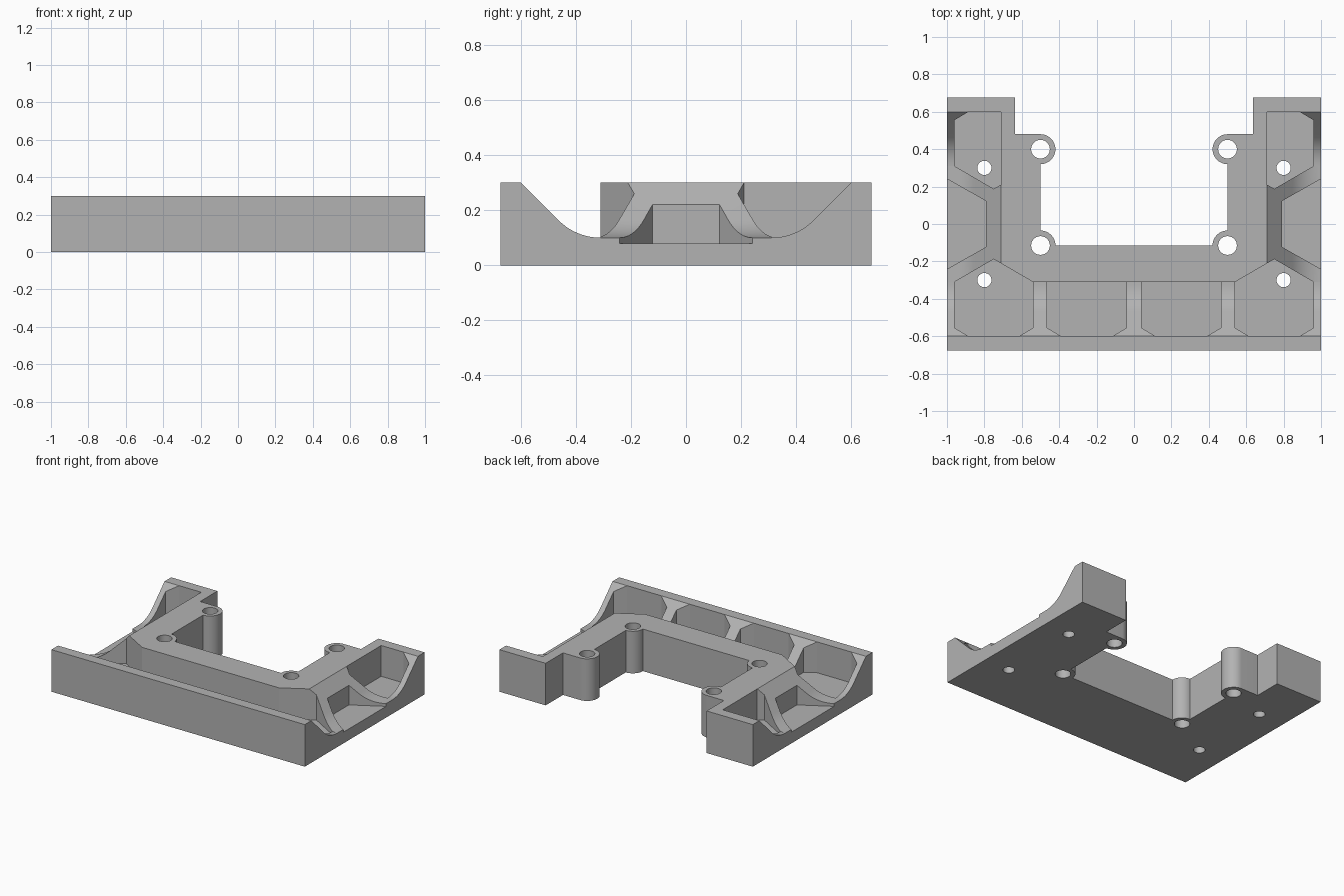
import bpy, bmesh
from math import sin, cos, pi, radians

cube = bpy.data.objects.get("Cube")
if cube:
    bpy.data.objects.remove(cube, do_unlink=True)

TOP, FLOOR, LIP = 0.3, 0.08, 0.1

grey = bpy.data.materials.new("plain grey")
grey.use_nodes = True
grey.diffuse_color = (0.45, 0.45, 0.45, 1)
grey.node_tree.nodes["Principled BSDF"].inputs["Base Color"].default_value = grey.diffuse_color


def prism(name, base, offset):
    """Solid made by sweeping a flat polygon along an offset."""
    bm = bmesh.new()
    face = bm.faces.new([bm.verts.new(p) for p in base])
    swept = bmesh.ops.extrude_face_region(bm, geom=[face])["geom"]
    bmesh.ops.translate(bm, vec=offset,
                        verts=[g for g in swept if isinstance(g, bmesh.types.BMVert)])
    bmesh.ops.recalc_face_normals(bm, faces=bm.faces[:])
    mesh = bpy.data.meshes.new(name)
    bm.to_mesh(mesh)
    bm.free()
    mesh.materials.append(grey)
    obj = bpy.data.objects.new(name, mesh)
    bpy.context.collection.objects.link(obj)
    return obj


def upright(name, outline, bottom, top):
    return prism(name, [(x, y, bottom) for x, y in outline], (0, 0, top - bottom))


def arc(cx, cy, r, start, end, steps):
    angles = [radians(start + (end - start) * i / steps) for i in range(steps + 1)]
    return [(cx + r * cos(a), cy + r * sin(a)) for a in angles]


def mirrored(points):
    return [(-x, y) for x, y in points]


# U-shaped body with round screw bosses on the inner edge
half = [(1, -0.675), (1, 0.675), (0.635, 0.675), (0.635, 0.48)]
half += arc(0.5, 0.4, 0.08, 90, 270, 24)
half += arc(0.5, -0.115, 0.08, 90, 180, 12)
body = upright("holder_body", half + mirrored(half)[::-1], 0, TOP)


def cut(cutter):
    cutter.hide_render = True
    mod = body.modifiers.new("cut", 'BOOLEAN')
    mod.operation = 'DIFFERENCE'
    mod.solver = 'EXACT'
    mod.object = cutter
    bpy.context.view_layer.objects.active = body
    bpy.ops.object.modifier_apply(modifier=mod.name)
    bpy.data.objects.remove(cutter, do_unlink=True)


# Scoop profile: 45 degree ramp running into a round and a flat lip
DEPTH, RADIUS = 0.29, 0.217
scoop = [(0, TOP + 0.1), (0, TOP)]
scoop += arc(DEPTH, LIP + RADIUS, RADIUS, 225, 270, 10)


def scoop_y(x0, x1, edge, direction):
    pts = scoop + [(DEPTH, TOP + 0.1)]
    return prism("scoop", [(x0, edge + direction * d, z) for d, z in pts], (x1 - x0, 0, 0))


def scoop_x(side):
    pts = scoop + [(0.35, LIP), (0.35, TOP + 0.1)]
    return prism("scoop", [(side * (0.71 + d), -0.31, z) for d, z in pts], (0, 0.62, 0))


cut(scoop_y(-1.05, 1.05, -0.6, 1))
for side in (-1, 1):
    cut(scoop_y(side * 0.71, side * 1.05, 0.6, -1))
    cut(scoop_x(side))

# Pockets and holes, mirrored left and right
front_corner = [(0.96, -0.555), (0.885, -0.6), (0.615, -0.6), (0.54, -0.555),
                (0.54, -0.31), (0.75, -0.188), (0.96, -0.31)]
back_corner = [(0.96, 0.555), (0.885, 0.6), (0.71, 0.6), (0.71, 0.211),
               (0.75, 0.188), (0.96, 0.31)]
front_middle = [(0.04, -0.31), (0.04, -0.555), (0.115, -0.6), (0.39, -0.6),
                (0.465, -0.555), (0.465, -0.31)]
side_middle = [(1.1, 0.298), (0.79, 0.122), (0.79, -0.122), (1.1, -0.298)]
for flip in (list, mirrored):
    for outline in (front_corner, back_corner, front_middle, side_middle):
        cut(upright("pocket", flip(outline), FLOOR, TOP + 0.1))
    for x, y, r in ((0.8, 0.3, 0.038), (0.8, -0.3, 0.038),
                    (0.5, 0.4, 0.05), (0.5, -0.115, 0.05)):
        ring = arc(x, y, r, 0, 360, 32)[:-1]
        cut(upright("hole", flip(ring), -0.1, TOP + 0.1))

# Smooth the rounds, keep the edges crisp
bpy.ops.object.select_all(action='DESELECT')
body.select_set(True)
bpy.context.view_layer.objects.active = body
bpy.ops.object.shade_smooth_by_angle(angle=radians(30))
